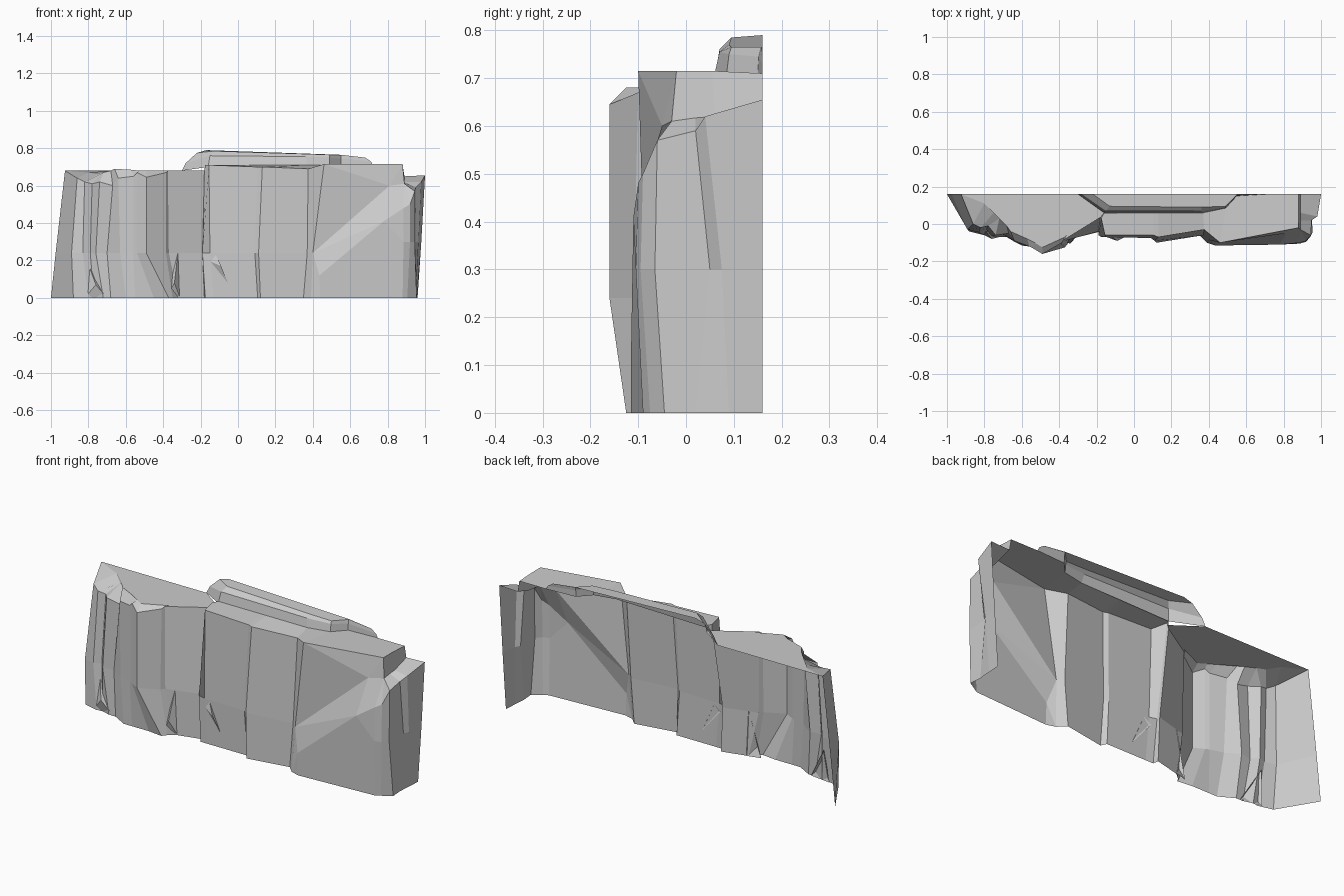
import bpy, bmesh


def build(name, lofts=(), polys=()):
    """Open shell made from lofted rows of points plus a few closing polygons."""
    bm = bmesh.new()

    def face(pts):
        pts = [p for i, p in enumerate(pts) if p not in pts[:i]]
        if len(pts) > 2:
            bm.faces.new([bm.verts.new(p) for p in pts])

    for rows in lofts:
        for lo, hi in zip(rows, rows[1:]):
            for i in range(len(lo) - 1):
                face([lo[i], lo[i + 1], hi[i + 1], hi[i]])
    for p in polys:
        face(list(p))
    bmesh.ops.remove_doubles(bm, verts=bm.verts, dist=0.0005)
    me = bpy.data.meshes.new(name)
    bm.to_mesh(me)
    bm.free()
    ob = bpy.data.objects.new(name, me)
    bpy.context.collection.objects.link(ob)
    return ob


def rib_rows(ribs, zm):
    """Rib = base x,y / bend x,y / top x,y,z."""
    return [[(r[0], r[1], 0) for r in ribs],
            [(r[2], r[3], zm) for r in ribs],
            [(r[4], r[5], r[6]) for r in ribs]]


# Left buttress: broken ribs, bevelled shoulder and flat plateau
left = [
    (-1.0, .16, -.975, .16, -.925, .16, .68),
    (-.88, -.04, -.89, -.03, -.86, 0, .64),
    (-.80, -.06, -.83, -.045, -.82, -.02, .62),
    (-.77, -.055, -.79, -.03, -.78, -.01, .61),
    (-.72, -.07, -.76, -.065, -.74, -.06, .62),
    (-.68, -.07, -.70, -.055, -.67, -.05, .60),
    (-.60, -.115, -.63, -.10, -.64, -.09, .64),
    (-.55, -.115, -.56, -.12, -.56, -.12, .65),
    (-.45, -.115, -.54, -.13, -.54, -.13, .67),
    (-.37, -.125, -.49, -.16, -.49, -.16, .645),
    (-.35, -.10, -.385, -.11, -.385, -.10, .67),
    (-.32, -.075, -.37, -.09, -.375, -.085, .68),
    (-.18, -.04, -.19, -.04, -.18, .035, .68),
]
shoulder = [(-.925, .16, .68), (-.80, .11, .67), (-.75, .06, .66),
            (-.72, .03, .67), (-.72, .03, .67), (-.68, -.01, .68),
            (-.66, -.04, .69), (-.57, -.08, .685), (-.53, -.10, .68),
            (-.49, -.125, .68), (-.37, -.07, .68), (-.36, -.06, .68),
            (-.18, .035, .68)]
build("left_buttress", [rib_rows(left, .24) + [shoulder]],
      [shoulder + [(-.16, .06, .68), (-.30, .16, .68), (-.54, .16, .68)]])

# Middle wall: two broad slabs with narrow steps
middle = [
    left[-1],
    (-.175, -.07, -.19, -.06, -.175, .03, .71),
    (-.13, -.07, -.15, -.07, -.155, -.06, .71),
    (.105, -.07, .09, -.075, .105, -.06, .70),
    (.12, -.10, .11, -.09, .13, -.07, .70),
    (.35, -.06, .37, -.06, .375, -.03, .69),
    (.39, -.10, .40, -.085, .46, -.10, .715),
]
foot_line = [(-.16, .06, .68), (-.16, .06, .71), (-.16, .06, .71),
             (.10, .06, .71), (.13, .06, .71), (.37, .06, .71),
             (.49, .085, .71)]
build("middle_wall", [rib_rows(middle, .24) + [foot_line]])

# Right block: upper wall set back behind a diagonal sloping band
A, B, C = (.39, -.10, 0), (.40, -.085, .24), (.46, -.10, .715)
F, G, H = (.435, -.115, .12), (.78, -.11, .41), (.885, -.10, .48)
I, J, K = (.81, -.05, .60), (.89, -.03, .61), (.88, -.02, .715)
L, M = (.88, .055, .715), (.88, .16, .71)
Jm, Jb = (.89, .06, .62), (.89, .16, .65)
build("right_block", [], [
    (B, I, C), (I, K, C), (I, J, K),
    (B, F, G), (B, G, I), (G, H, J, I),
    (A, F, B), (A, (.44, -.115, 0), F),
    ((.44, -.115, 0), (.88, -.09, 0), (.885, -.105, .3), G, F),
    ((.885, -.105, .3), H, G),
    (J, Jm, L, K), (Jm, Jb, M, L),
    (C, K, L, M, (.72, .16, .71), (.55, .15, .71), (.49, .085, .71)),
])

# Right end: chipped corner with a low shelf
end = [
    (.88, -.09, .885, -.105, .885, -.10, .48),
    (.905, -.075, .92, -.095, .92, -.09, .50),
    (.955, -.045, .945, -.065, .945, -.06, .57),
    (.95, .02, .95, .05, .95, .02, .59),
    (.955, .09, .965, .075, .98, .04, .62),
    (.96, .16, .98, .16, 1.0, .16, .655),
]
build("right_end", [rib_rows(end, .30) + [[J, J, J, (.89, .02, .617), Jm, Jb]]])

# Upper ledge: thin bevelled slab along the back
foot = [(-.30, .16, .68), (-.16, .06, .70), (.37, .06, .71),
        (.49, .085, .71), (.55, .15, .71), (.72, .16, .71)]
rim = [(-.28, .16, .72), (-.15, .07, .76), (.36, .07, .755),
       (.49, .09, .75), (.55, .152, .745), (.71, .16, .73)]
crest = [(-.22, .16, .775), (-.13, .095, .785), (.36, .09, .77),
         (.49, .095, .765), (.55, .157, .765), (.68, .16, .75)]
build("upper_ledge", [[foot, rim, crest]],
      [crest + [(.55, .16, .765), (-.17, .16, .79)]])


# Loose shards leaning on the wall
def shard(name, a, b, c, tip):
    build(name, [], [(a, b, tip), (b, c, tip), (c, a, tip)])


shard("cleft_shard", (-.16, -.065, .20), (-.05, -.07, .07),
      (-.12, -.07, .23), (-.09, -.09, .17))
shard("groove_shard", (-.385, -.09, 0), (-.31, -.07, 0),
      (-.32, -.075, .25), (-.34, -.105, .08))
shard("left_shard", (-.82, -.05, 0), (-.70, -.065, 0),
      (-.80, -.03, .18), (-.76, -.08, .07))
